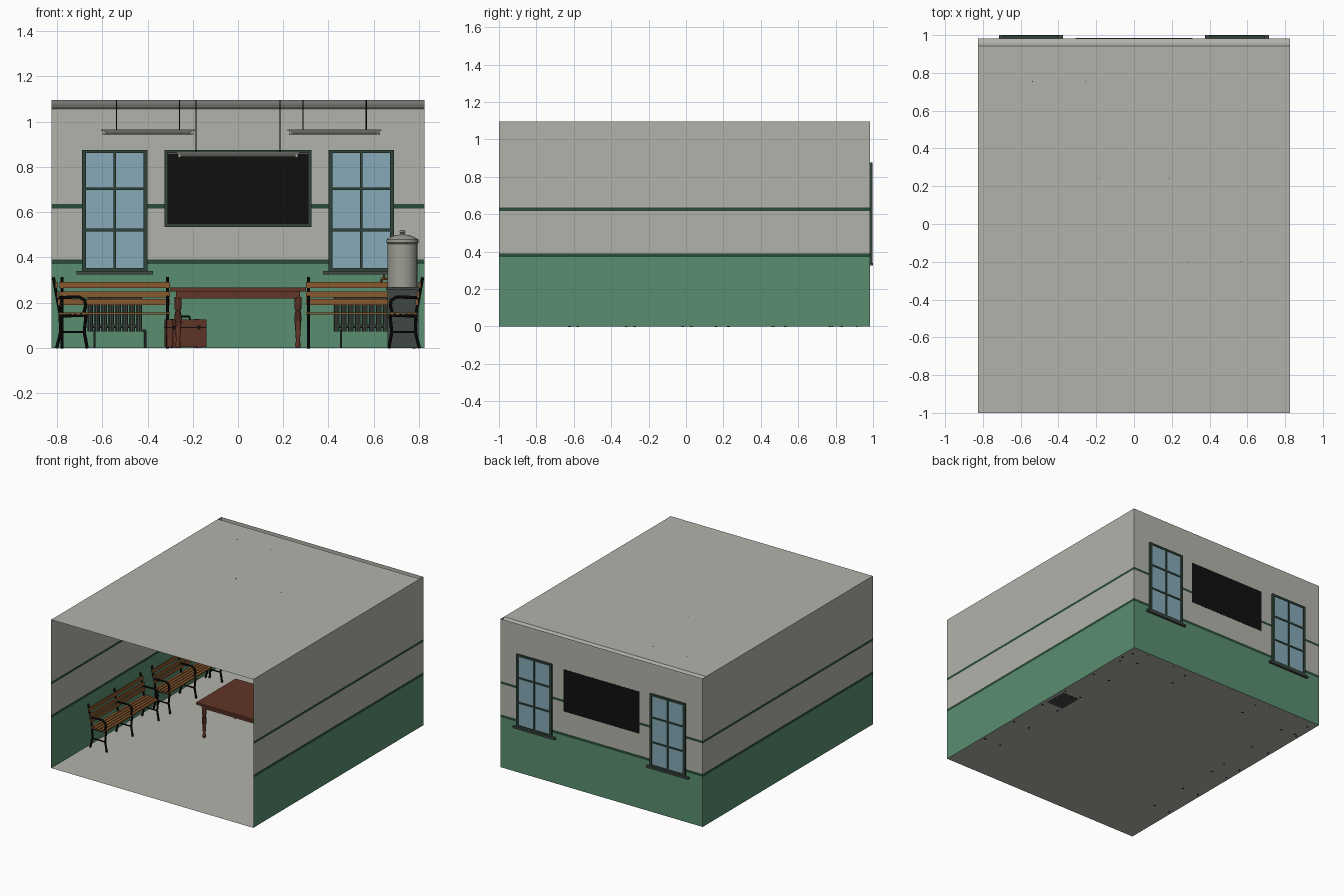
import bpy, bmesh, math
from mathutils import Matrix, Vector

cube = bpy.data.objects.get("Cube")
if cube:
    bpy.data.objects.remove(cube, do_unlink=True)

COLOURS = {
    "plaster": (0.45, 0.45, 0.41), "wall_green": (0.10, 0.27, 0.16),
    "trim_green": (0.022, 0.07, 0.038), "window_frame": (0.028, 0.055, 0.04),
    "glass": (0.24, 0.40, 0.48), "black": (0.005, 0.005, 0.005),
    "slat_wood": (0.25, 0.10, 0.028), "red_wood": (0.12, 0.035, 0.02),
    "dark_metal": (0.05, 0.065, 0.055), "light_metal": (0.34, 0.34, 0.30),
}
MATS = {}
for label, rgb in COLOURS.items():
    m = bpy.data.materials.new(label)
    m.use_nodes = True
    m.diffuse_color = (*rgb, 1)
    m.node_tree.nodes["Principled BSDF"].inputs["Base Color"].default_value = (*rgb, 1)
    MATS[label] = m


class Part:
    """Collects primitives into one mesh object."""
    def __init__(self, name, *colours):
        self.name, self.colours, self.bm = name, colours, bmesh.new()

    def paint(self, verts, colour):
        for f in {f for v in verts for f in v.link_faces}:
            f.material_index = self.colours.index(colour)

    def box(self, colour, x0, x1, y0, y1, z0, z1):
        centre = Vector((x0 + x1, y0 + y1, z0 + z1)) / 2
        mat = Matrix.Translation(centre) @ Matrix.Diagonal((x1 - x0, y1 - y0, z1 - z0, 1))
        self.paint(bmesh.ops.create_cube(self.bm, size=1, matrix=mat)["verts"], colour)

    def quad(self, colour, *points):
        verts = [self.bm.verts.new(p) for p in points]
        self.bm.faces.new(verts)
        self.paint(verts, colour)

    def tube(self, colour, points, r, sides=8):
        for a, b in zip(points, points[1:]):
            a, b = Vector(a), Vector(b)
            d = b - a
            mat = Matrix.Translation((a + b) / 2) @ d.to_track_quat("Z", "Y").to_matrix().to_4x4()
            new = bmesh.ops.create_cone(self.bm, cap_ends=True, segments=sides, radius1=r,
                                        radius2=r, depth=d.length + r * 0.6, matrix=mat)
            self.paint(new["verts"], colour)

    def lathe(self, colour, profile, x, y, steps=24):
        verts = [self.bm.verts.new((x + r, y, z)) for r, z in profile]
        edges = [self.bm.edges.new(p) for p in zip(verts, verts[1:])]
        new = bmesh.ops.spin(self.bm, geom=verts + edges, cent=(x, y, 0), axis=(0, 0, 1),
                             angle=math.tau, steps=steps, use_duplicate=False)
        for f in self.bm.faces:
            if any(v in verts for v in f.verts):
                f.material_index = self.colours.index(colour)
        for f in self.bm.faces:
            if (f.calc_center_median().xy - Vector((x, y))).length <= profile_radius(profile):
                f.material_index = self.colours.index(colour)
        bmesh.ops.remove_doubles(self.bm, verts=self.bm.verts, dist=0.00005)

    def finish(self, loc=(0, 0, 0), turn=0, smooth=False):
        bmesh.ops.recalc_face_normals(self.bm, faces=self.bm.faces)
        mesh = bpy.data.meshes.new(self.name)
        self.bm.to_mesh(mesh)
        self.bm.free()
        for c in self.colours:
            mesh.materials.append(MATS[c])
        obj = place(self.name, mesh, loc, turn)
        if smooth:
            bpy.ops.object.select_all(action="DESELECT")
            obj.select_set(True)
            bpy.context.view_layer.objects.active = obj
            bpy.ops.object.shade_smooth_by_angle(angle=math.radians(35))
        return obj


def profile_radius(profile):
    return max(r for r, z in profile) + 0.001


def place(name, mesh, loc, turn=0):
    obj = bpy.data.objects.new(name, mesh)
    obj.location, obj.rotation_euler.z = loc, math.radians(turn)
    bpy.context.collection.objects.link(obj)
    return obj


W, F, B, H = 0.825, -1.0, 0.983, 1.095

# Room shell: thin walls in painted bands, open at the front
bands = [(0, 0.37, "wall_green"), (0.37, 0.39, "trim_green"), (0.39, 0.617, "plaster"),
         (0.617, 0.635, "trim_green"), (0.635, H, "plaster")]
walls = Part("walls", "plaster", "wall_green", "trim_green")
for (xa, ya), (xb, yb) in [((-W, F), (-W, B)), ((-W, B), (W, B)), ((W, B), (W, F))]:
    for z0, z1, colour in bands:
        walls.quad(colour, (xa, ya, z0), (xb, yb, z0), (xb, yb, z1), (xa, ya, z1))
walls.finish()
floor = Part("floor", "plaster")
floor.quad("plaster", (-W, F, 0), (W, F, 0), (W, B, 0), (-W, B, 0))
floor.finish()
ceiling = Part("ceiling", "plaster")
ceiling.quad("plaster", (-W, F, H), (W, F, H), (W, B - 0.04, H), (-W, B - 0.04, H))
ceiling.finish()
cove = Part("ceiling_cove", "plaster")
arc = [(B - 0.04 * math.cos(t * math.pi / 12), H - 0.04 + 0.04 * math.cos(t * math.pi / 12 - 0) ** 2)
       for t in range(7)]
for (y0, z0), (y1, z1) in zip(arc, arc[1:]):
    cove.quad("plaster", (-W, y0, z0), (W, y0, z0), (W, y1, z1), (-W, y1, z1))
cove.finish()

# Windows with glazing bars and sill
for side, cx in (("right", -0.545), ("left", 0.545)):
    win = Part(side + "_window", "window_frame", "glass", "dark_metal")
    x0, x1, z0, z1 = cx - 0.145, cx + 0.145, 0.34, 0.875
    win.box("glass", x0 + 0.01, x1 - 0.01, 0.974, 0.992, z0, z1 - 0.01)
    for a, b in ((x0, x0 + 0.018), (x1 - 0.018, x1), (cx - 0.006, cx + 0.006)):
        win.box("window_frame", a, b, 0.966, 0.998, z0, z1)
    for a, b in ((z0, z0 + 0.014), (0.515, 0.527), (0.697, 0.709), (z1 - 0.014, z1)):
        win.box("window_frame", x0, x1, 0.967, 0.997, a, b)
    win.box("dark_metal", x0 - 0.025, x1 + 0.025, 0.945, 1.0, 0.325, 0.34)
    win.finish()

# Blackboard
board = Part("blackboard", "black", "window_frame")
board.box("black", -0.31, 0.31, 0.975, 0.984, 0.55, 0.86)
for s in (-1, 1):
    board.box("window_frame", s * 0.318 - 0.008, s * 0.318 + 0.008, 0.965, 0.98, 0.535, 0.875)
    board.box("window_frame", -0.325, 0.325, 0.966, 0.98, 0.705 + s * 0.163 - 0.007, 0.705 + s * 0.163 + 0.007)
board.finish()


# Benches: iron end frames and wooden slats, back edge at local y = 0
def make_bench(name, length, frames, loc, turn):
    p = Part(name, "black", "slat_wood")
    h = length / 2
    for i in range(frames):
        x = -h + 0.012 + i * (length - 0.024) / (frames - 1)
        p.tube("black", [(x, -0.02, 0), (x, -0.038, 0.07), (x, -0.035, 0.15), (x, -0.006, 0.31)], 0.007)
        p.tube("black", [(x, -0.155, 0), (x, -0.142, 0.07), (x, -0.15, 0.145), (x, -0.035, 0.14)], 0.007)
        p.tube("black", [(x, -0.038, 0.07), (x, -0.142, 0.07)], 0.005)
        p.tube("black", [(x, -0.024, 0.222), (x, -0.12, 0.225), (x, -0.145, 0.21),
                         (x, -0.148, 0.185), (x, -0.138, 0.145)], 0.007)
    for i in range(5):
        y = -0.15 + i * 0.025
        p.box("slat_wood", -h, h, y, y + 0.019, 0.147, 0.157)
    for z, y in ((0.202, -0.03), (0.236, -0.024), (0.278, -0.017)):
        p.box("slat_wood", -h, h, y - 0.007, y + 0.003, z - 0.013, z + 0.013)
    return p.finish(loc, turn, smooth=True)


side_bench = make_bench("right_front_bench", 0.63, 3, (-W + 0.003, -0.275, 0), 90)
place("right_rear_bench", side_bench.data, (-W + 0.003, 0.465, 0), 90)
place("left_front_bench", side_bench.data, (W - 0.003, -0.32, 0), -90)
place("left_rear_bench", side_bench.data, (W - 0.003, 0.53, 0), -90)
back_bench = make_bench("back_right_bench", 0.49, 2, (-0.545, 0.935, 0), 0)
place("back_left_bench", back_bench.data, (0.545, 0.935, 0))

# Radiators under the windows
rad = Part("right_radiator", "dark_metal")
for i in range(8):
    x = -0.108 + i * 0.031
    rad.tube("dark_metal", [(x, 0, 0.075), (x, 0, 0.235)], 0.012)
for z in (0.095, 0.215):
    rad.tube("dark_metal", [(-0.11, 0, z), (0.11, 0, z)], 0.008)
rad.tube("dark_metal", [(-0.09, 0, 0.08), (-0.09, 0, 0)], 0.005)
rad.tube("dark_metal", [(0.1, 0, 0.08), (0.135, 0, 0.075), (0.135, 0, 0)], 0.005)
rad = rad.finish((-0.545, 0.958, 0), smooth=True)
place("left_radiator", rad.data, (0.545, 0.958, 0))

# Table with turned legs
table = Part("table", "red_wood")
table.box("red_wood", -0.3, 0.3, -0.06, 0.4, 0.25, 0.266)
table.box("red_wood", -0.275, 0.275, -0.03, 0.37, 0.218, 0.25)
leg = [(0.009, 0), (0.013, 0.015), (0.009, 0.03), (0.016, 0.14), (0.011, 0.165), (0.016, 0.175), (0.016, 0.225)]
for x in (-0.265, 0.265):
    for y in (-0.015, 0.355):
        table.lathe("red_wood", leg, x, y, 10)
table.finish(smooth=True)

# Suitcase
case = Part("suitcase", "red_wood", "black")
case.box("red_wood", -0.088, 0.088, -0.04, 0.04, 0.003, 0.125)
case.box("black", -0.0885, 0.0885, -0.0405, 0.0405, 0.088, 0.092)
for s in (-1, 1):
    case.box("red_wood", s * 0.055 - 0.007, s * 0.055 + 0.007, -0.043, 0.043, 0, 0.128)
    case.box("black", s * 0.055 - 0.006, s * 0.055 + 0.006, -0.046, -0.04, 0.08, 0.098)
case.tube("black", [(-0.022, 0, 0.122), (-0.018, 0, 0.138), (0.018, 0, 0.138), (0.022, 0, 0.122)], 0.004)
case.finish((-0.233, 0.82, 0), 8)

# Water urn on its cabinet
cabinet = Part("urn_cabinet", "dark_metal")
cabinet.box("dark_metal", 0.662, 0.798, 0.03, 0.2, -0.001, 0.255)
cabinet.box("dark_metal", 0.655, 0.803, 0.023, 0.207, 0.255, 0.268)
cabinet.finish()
urn = Part("water_urn", "light_metal")
urn.lathe("light_metal", [(0, 0.268), (0.066, 0.268), (0.066, 0.46), (0.071, 0.465), (0.071, 0.478),
                          (0.062, 0.485), (0.035, 0.497), (0.012, 0.501), (0.008, 0.506),
                          (0.014, 0.512), (0.01, 0.519), (0, 0.521)], 0.727, 0.115)
urn.finish(smooth=True)
tap = Part("urn_tap", "slat_wood")
tap.tube("slat_wood", [(0.665, 0.115, 0.305), (0.637, 0.115, 0.305), (0.632, 0.115, 0.29)], 0.006)
tap.tube("slat_wood", [(0.645, 0.115, 0.305), (0.645, 0.115, 0.322)], 0.004)
tap.finish(smooth=True)

# Hanging tube lamps
for name, cx, y, z, gap, half in (("rear_lamp", -0.398, 0.755, 0.95, 0.14, 0.208),
                                  ("middle_lamp", 0, 0.24, 0.85, 0.185, 0.272),
                                  ("front_lamp", 0.427, -0.2, 0.95, 0.14, 0.208)):
    lamp = Part(name, "light_metal", "black")
    lamp.box("light_metal", cx - half, cx + half, y - 0.02, y + 0.02, z + 0.008, z + 0.016)
    lamp.tube("light_metal", [(cx - half + 0.02, y, z), (cx + half - 0.02, y, z)], 0.006)
    for s in (-1, 1):
        e = cx + s * (half - 0.012)
        lamp.box("light_metal", e - 0.005, e + 0.005, y - 0.009, y + 0.009, z - 0.008, z + 0.009)
        lamp.tube("black", [(cx + s * gap, y, z + 0.014), (cx + s * gap, y, H)], 0.0028, 6)
    lamp.finish(smooth=True)
